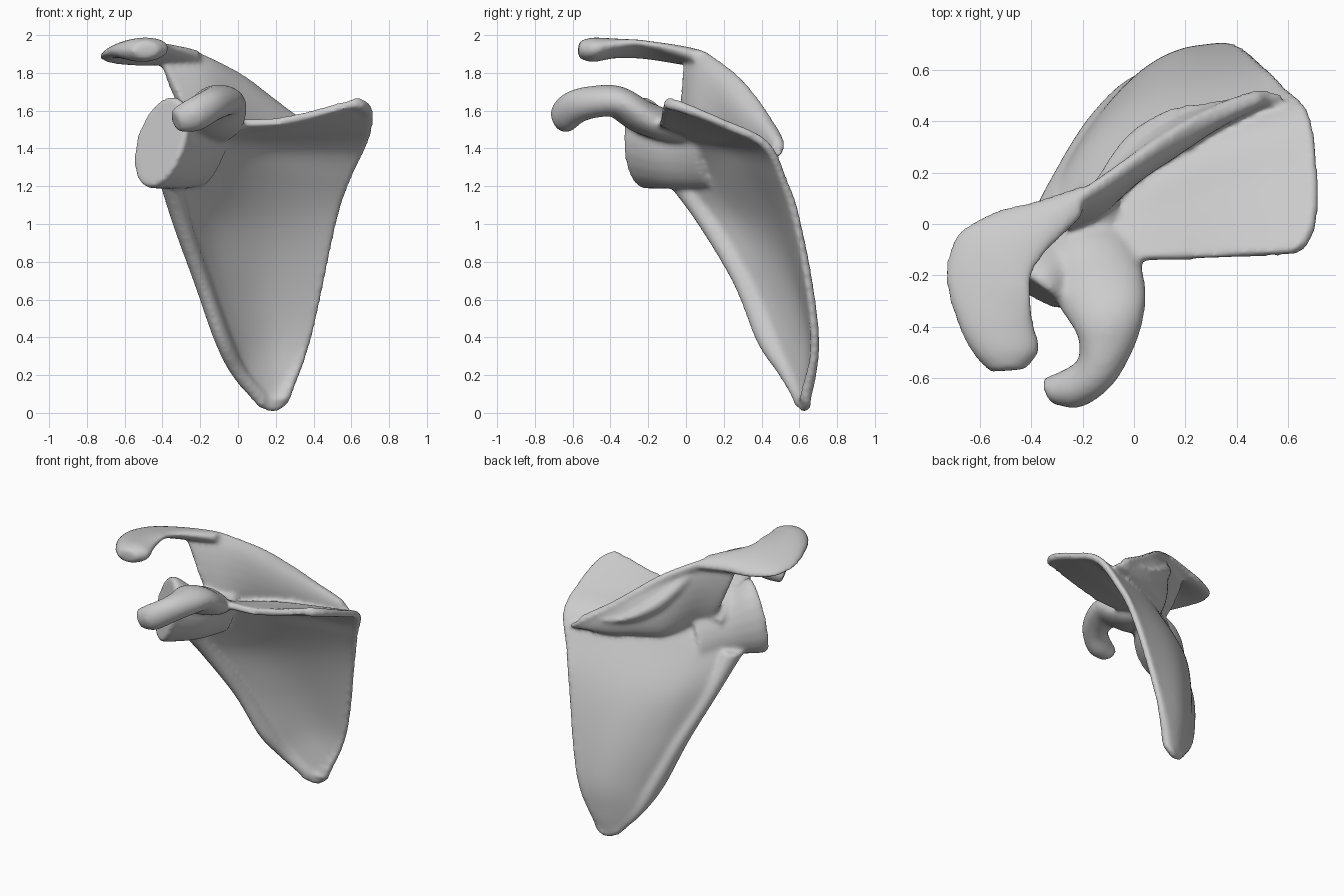
import bpy, bmesh, math
from mathutils import Vector

if "Cube" in bpy.data.objects:
    bpy.data.objects.remove(bpy.data.objects["Cube"], do_unlink=True)

bone = bpy.data.materials.new("bone grey")
bone.use_nodes = True
bone.diffuse_color = (0.6, 0.6, 0.6, 1)
bone.node_tree.nodes["Principled BSDF"].inputs["Base Color"].default_value = (0.6, 0.6, 0.6, 1)


def smooth_path(keys, steps=6):
    """Catmull-Rom through equal-length tuples."""
    keys = [Vector(k) for k in keys]
    ext = [keys[0] * 2 - keys[1]] + keys + [keys[-1] * 2 - keys[-2]]
    out = []
    for p, q, r, s in zip(ext, ext[1:], ext[2:], ext[3:]):
        for i in range(steps):
            t = i / steps
            out.append(0.5 * (2 * q + (r - p) * t + (2 * p - 5 * q + 4 * r - s) * t ** 2
                              + (3 * q - p - 3 * r + s) * t ** 3))
    return out + [keys[-1]]


def make_object(name, bm):
    bmesh.ops.recalc_face_normals(bm, faces=bm.faces)
    mesh = bpy.data.meshes.new(name)
    bm.to_mesh(mesh)
    bm.free()
    obj = bpy.data.objects.new(name, mesh)
    bpy.context.collection.objects.link(obj)
    return obj


def loft(name, keys, sides=20):
    """Oval sections, each spanning two edge points with a half thickness."""
    path = smooth_path([(*a, *b, t) for a, b, t in keys])
    mids = [(Vector(p[:3]) + Vector(p[3:6])) / 2 for p in path]
    bm, rings = bmesh.new(), []
    for i, p in enumerate(path):
        across = (Vector(p[:3]) - Vector(p[3:6])) / 2
        along = mids[min(i + 1, len(mids) - 1)] - mids[max(i - 1, 0)]
        up = along.cross(across).normalized() * p[6]
        angles = [math.tau * k / sides for k in range(sides)]
        rings.append([bm.verts.new(mids[i] + across * math.cos(a) + up * math.sin(a)) for a in angles])
    for r, s in zip(rings, rings[1:]):
        for k in range(sides):
            n = (k + 1) % sides
            bm.faces.new((r[k], r[n], s[n], s[k]))
    bm.faces.new(rings[0])
    bm.faces.new(rings[-1])
    return make_object(name, bm)


def tube(name, keys):
    """Round rod through points with radii."""
    return loft(name, [((x - r, y, z), (x + r, y, z), r) for x, y, z, r in keys])


# Thin curved blade: each row runs from the outer border to the inner border
rows = [
    [(.12, .59, .03), (.16, .615, .02), (.20, .625, .02), (.25, .63, .04)],
    [(-.02, .52, .20), (.07, .59, .19), (.18, .645, .18), (.295, .67, .20)],
    [(-.10, .43, .38), (.03, .57, .39), (.18, .655, .40), (.375, .685, .40)],
    [(-.20, .31, .68), (-.06, .47, .69), (.14, .59, .70), (.45, .65, .70)],
    [(-.31, .12, 1.0), (-.13, .34, 1.0), (.13, .49, 1.0), (.51, .59, 1.0)],
    [(-.38, -.06, 1.22), (-.14, .17, 1.25), (.15, .35, 1.27), (.58, .52, 1.22)],
    [(-.36, -.12, 1.38), (-.14, .03, 1.41), (.16, .24, 1.43), (.67, .42, 1.42)],
    [(-.30, -.14, 1.48), (-.12, -.06, 1.49), (.18, .06, 1.49), (.705, .2, 1.53)],
    [(-.22, -.16, 1.54), (-.04, -.14, 1.54), (.25, -.135, 1.55), (.63, -.115, 1.65)],
]
columns = [smooth_path(c) for c in zip(*rows)]
bm = bmesh.new()
grid = [[bm.verts.new(p) for p in smooth_path(r)] for r in zip(*columns)]
for r, s in zip(grid, grid[1:]):
    for k in range(len(r) - 1):
        bm.faces.new((r[k], r[k + 1], s[k + 1], s[k]))
blade = make_object("blade", bm)
shell = blade.modifiers.new("thickness", 'SOLIDIFY')
shell.thickness, shell.offset = 0.045, 0

parts = [blade]

# Deep outer border, rounded lower tip and slim inner border
parts.append(loft("outer_border", [
    ((-.38, -.11, 1.23), (-.34, .05, 1.25), .06), ((-.3, .06, 1.0), (-.29, .19, 1.0), .05),
    ((-.19, .25, .68), (-.18, .385, .69), .045), ((-.085, .375, .37), (-.07, .515, .4), .045),
    ((0, .49, .2), (.02, .58, .21), .04), ((.13, .58, .05), (.15, .635, .06), .035)]))
parts.append(tube("lower_tip", [(.15, .6, .04, .035), (.2, .62, .045, .045), (.25, .635, .07, .035)]))
parts.append(tube("inner_border", [(.25, .63, .08, .03), (.37, .68, .4, .022), (.5, .59, 1.0, .022),
                                   (.57, .52, 1.22, .022), (.66, .42, 1.42, .025), (.69, .2, 1.53, .025),
                                   (.68, 0, 1.61, .03), (.63, -.1, 1.64, .035)]))

# Raised wedge-shaped spine, its rounded crest and the lip behind it
parts.append(loft("spine_wall", [
    ((-.42, .0, 1.88), (-.22, .0, 1.43), .035), ((-.2, .09, 1.88), (-.12, .07, 1.4), .05),
    ((0, .22, 1.79), (0, .25, 1.36), .07), ((.15, .32, 1.69), (.15, .35, 1.36), .07),
    ((.31, .41, 1.58), (.31, .42, 1.35), .05), ((.5, .49, 1.46), (.5, .49, 1.36), .03)]))
parts.append(tube("spine_crest", [
    (-.32, .03, 1.89, .045), (-.2, .1, 1.865, .045), (0, .235, 1.765, .045), (.15, .335, 1.655, .045),
    (.31, .425, 1.535, .04), (.46, .485, 1.44, .035), (.56, .49, 1.37, .025)]))
parts.append(tube("spine_lip", [
    (-.12, .15, 1.77, .04), (0, .31, 1.61, .05), (.12, .395, 1.52, .05), (.25, .435, 1.46, .045),
    (.42, .465, 1.42, .035), (.54, .49, 1.36, .025)]))

# Flat shoulder tip that sweeps out and forward
parts.append(loft("shoulder_tip", [
    ((-.2, .15, 1.86), (-.2, .03, 1.9), .035), ((-.38, .09, 1.86), (-.26, -.03, 1.92), .04),
    ((-.54, .05, 1.85), (-.34, -.11, 1.94), .04), ((-.69, -.04, 1.86), (-.39, -.19, 1.955), .035),
    ((-.735, -.2, 1.885), (-.395, -.28, 1.965), .035), ((-.695, -.37, 1.91), (-.385, -.4, 1.95), .05),
    ((-.63, -.5, 1.915), (-.365, -.49, 1.93), .065), ((-.56, -.575, 1.92), (-.42, -.565, 1.925), .045)]))

# Joint socket on a flaring neck
parts.append(loft("joint_socket", [
    ((-.06, .06, 1.5), (-.2, .14, 1.2), .06), ((-.2, -.12, 1.55), (-.32, -.06, 1.19), .11),
    ((-.305, -.23, 1.66), (-.465, -.185, 1.19), .155), ((-.33, -.265, 1.67), (-.495, -.22, 1.2), .15)]))

# Hooked process curving forward and outward
parts.append(loft("hooked_process", [
    ((-.3, .02, 1.44), (-.06, .02, 1.44), .03), ((-.31, -.12, 1.54), (.01, -.11, 1.5), .08),
    ((-.31, -.28, 1.58), (.04, -.2, 1.56), .09),
    ((-.24, -.40, 1.65), (.045, -.32, 1.64), .085), ((-.215, -.46, 1.66), (.01, -.46, 1.64), .085),
    ((-.22, -.53, 1.64), (-.08, -.62, 1.61), .09), ((-.28, -.57, 1.58), (-.2, -.71, 1.57), .09),
    ((-.355, -.6, 1.55), (-.31, -.7, 1.54), .065)]))

# Fuse the parts into one smooth bone
bpy.ops.object.select_all(action='DESELECT')
bpy.context.view_layer.objects.active = blade
bpy.ops.object.modifier_apply(modifier="thickness")
for part in parts:
    part.select_set(True)
bpy.ops.object.join()
blade.name = "shoulder_blade"
fuse = blade.modifiers.new("fuse", 'REMESH')
fuse.mode, fuse.voxel_size = 'VOXEL', 0.014
soften = blade.modifiers.new("soften", 'SMOOTH')
soften.factor, soften.iterations = 0.5, 12
for name in ("fuse", "soften"):
    bpy.ops.object.modifier_apply(modifier=name)
blade.data.materials.clear()
blade.data.materials.append(bone)
for face in blade.data.polygons:
    face.material_index = 0
bpy.ops.object.shade_smooth()
